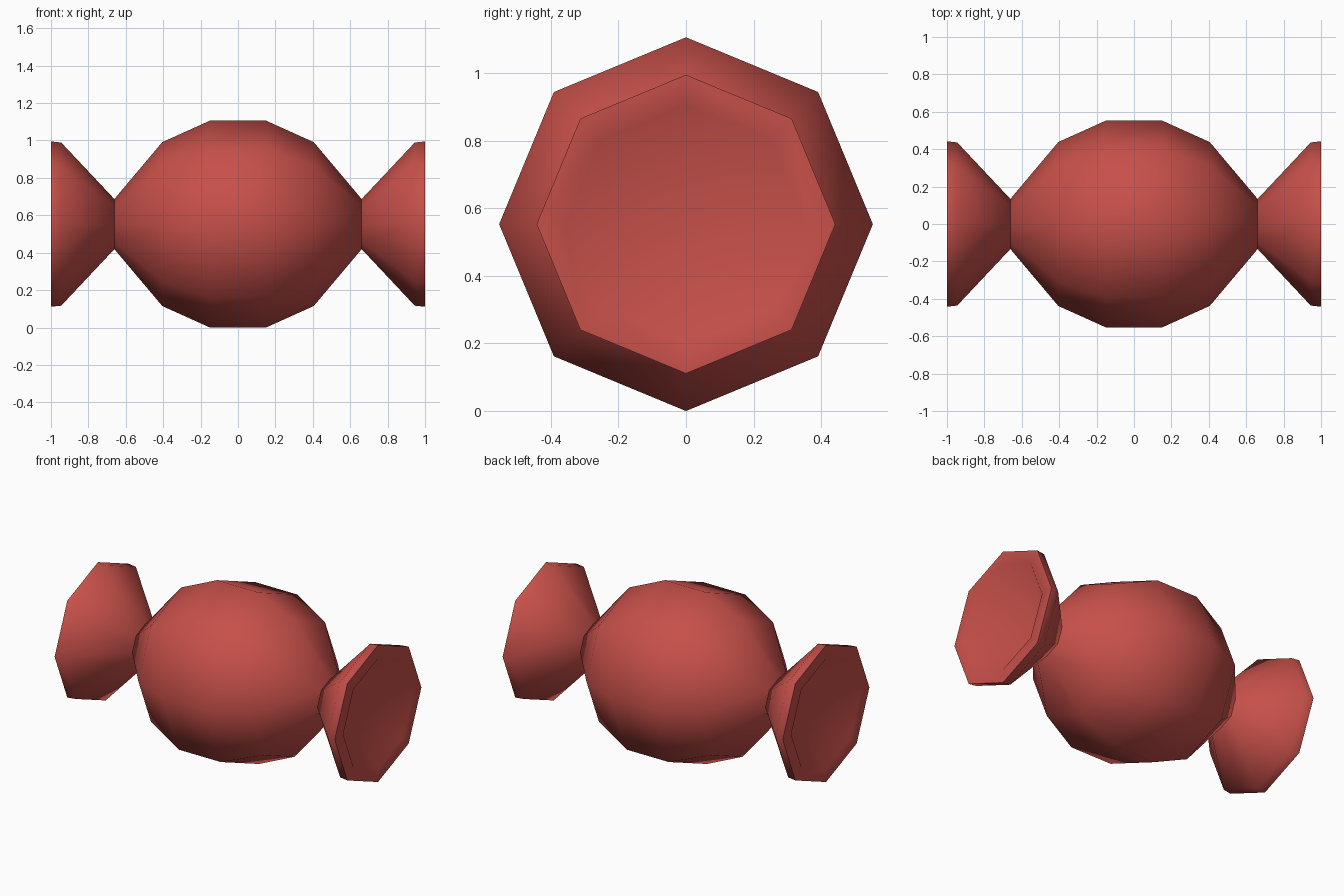
import bpy, bmesh, math

if "Cube" in bpy.data.objects:
    bpy.data.objects.remove(bpy.data.objects["Cube"])

SIDES = 8
R = 0.553  # body radius, also the height of the axis

red = bpy.data.materials.new("candy_red")
red.diffuse_color = (0.57, 0.08, 0.068, 1)
red.use_nodes = True
red.node_tree.nodes["Principled BSDF"].inputs["Base Color"].default_value = red.diffuse_color


def lathe_x(name, profile, smooth_deg):
    """Revolve (x, radius) points round the x axis; radius 0 makes a pole."""
    bm = bmesh.new()
    rings = []
    for x, r in profile:
        if r == 0:
            rings.append([bm.verts.new((x, 0, R))] * SIDES)
        else:
            rings.append([bm.verts.new((x, r * math.sin(a), R + r * math.cos(a)))
                          for a in (2 * math.pi * i / SIDES for i in range(SIDES))])
    for a, b in zip(rings, rings[1:]):
        for i in range(SIDES):
            j = (i + 1) % SIDES
            quad = [a[i], a[j], b[j], b[i]]
            bm.faces.new(list(dict.fromkeys(quad)))
    bmesh.ops.recalc_face_normals(bm, faces=bm.faces)
    me = bpy.data.meshes.new(name)
    bm.to_mesh(me)
    bm.free()
    me.materials.append(red)
    ob = bpy.data.objects.new(name, me)
    bpy.context.collection.objects.link(ob)
    bpy.ops.object.select_all(action='DESELECT')
    ob.select_set(True)
    bpy.context.view_layer.objects.active = ob
    bpy.ops.object.shade_smooth_by_angle(angle=math.radians(smooth_deg))
    return ob


# Round wrapped body, closed at the pinched necks
half = [(0.15, R), (0.405, 0.438), (0.662, 0.133), (0.662, 0)]
lathe_x("candy_body", [(-x, r) for x, r in reversed(half)] + half, 50)

# Flared wrapper ends with a flat rim and a hollow
end = [(0.66, 0), (0.66, 0.133), (0.945, 0.436), (1.0, 0.442), (1.0, 0.355), (0.70, 0)]
for name, s in (("wrapper_end_right", 1), ("wrapper_end_left", -1)):
    lathe_x(name, [(s * x, r) for x, r in end], 46)
